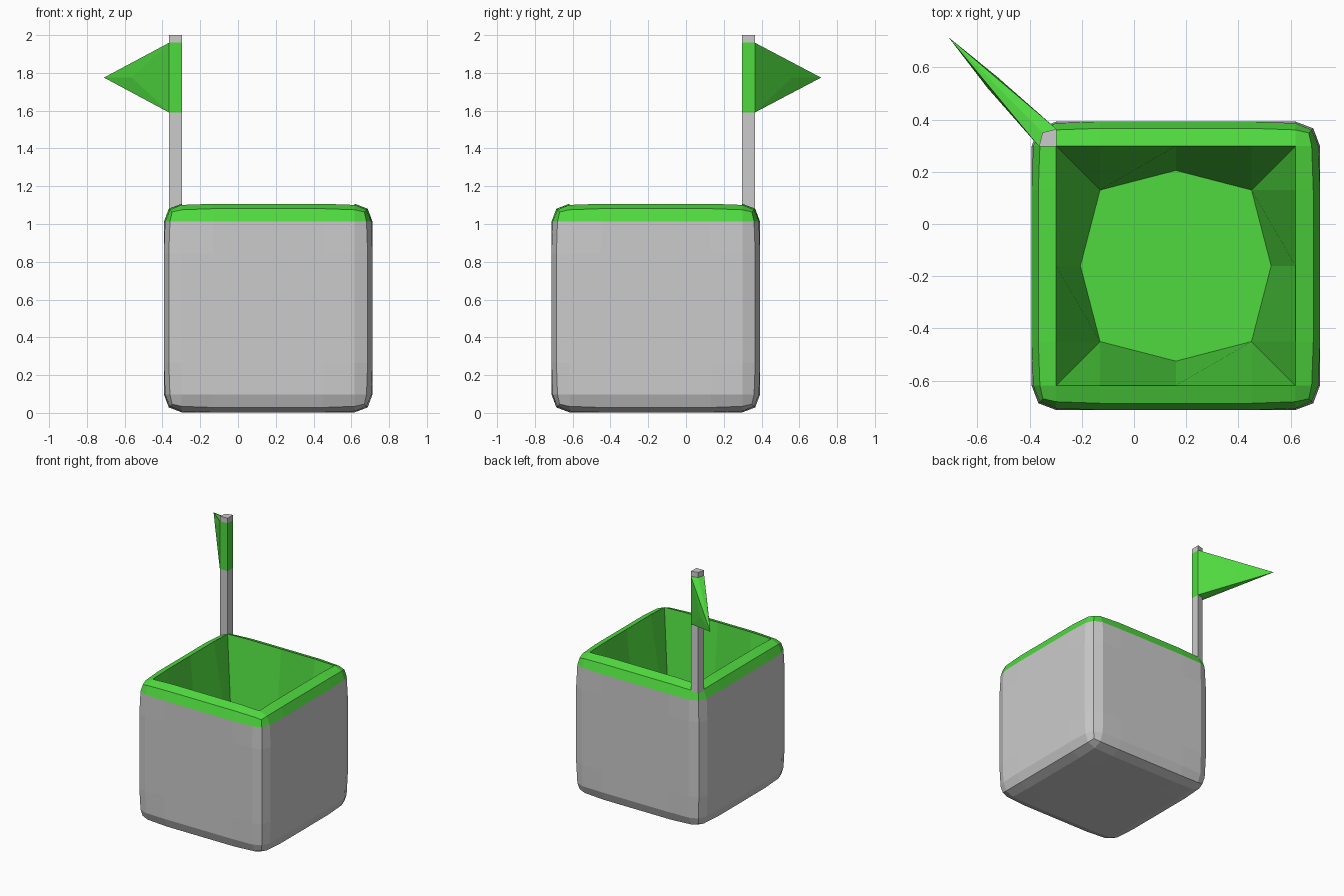
import bpy, bmesh, math
from mathutils import Vector

if "Cube" in bpy.data.objects:
    bpy.data.objects.remove(bpy.data.objects["Cube"])

green = bpy.data.materials.new("green")
green.diffuse_color = (0.08, 0.7, 0.05, 1)
green.use_nodes = True
green.node_tree.nodes["Principled BSDF"].inputs["Base Color"].default_value = green.diffuse_color
grey = bpy.data.materials.new("grey")
grey.diffuse_color = (0.8, 0.8, 0.8, 1)
grey.use_nodes = True
grey.node_tree.nodes["Principled BSDF"].inputs["Base Color"].default_value = grey.diffuse_color

CX, CY, CZ = 0.16, -0.16, 0.555   # container centre
H, B = 0.546, 0.088               # half size, bevel width
FLAT = H - B


def finish(bm, name, mats, loc=(0, 0, 0)):
    bmesh.ops.recalc_face_normals(bm, faces=bm.faces)
    me = bpy.data.meshes.new(name)
    bm.to_mesh(me)
    bm.free()
    for m in mats:
        me.materials.append(m)
    ob = bpy.data.objects.new(name, me)
    ob.location = loc
    bpy.context.collection.objects.link(ob)
    return ob


# Container: bevelled cube with loop cuts and an open top
bm = bmesh.new()
bmesh.ops.create_cube(bm, size=2 * H)
bmesh.ops.bevel(bm, geom=bm.edges[:], offset=B, segments=2, profile=0.5, affect='EDGES')
for axis in range(3):
    n = Vector((0, 0, 0))
    n[axis] = 1
    for t in (-0.29, 0, 0.29):
        bmesh.ops.bisect_plane(bm, geom=bm.verts[:] + bm.edges[:] + bm.faces[:],
                               plane_co=n * t, plane_no=n)
bm.normal_update()
top = [f for f in bm.faces if f.normal.z > 0.99 and f.calc_center_median().z > H - 0.01]
bmesh.ops.delete(bm, geom=top, context='FACES')

# Slight swelling in the middle of every side
for v in bm.verts:
    c = v.co.copy()
    for i in range(3):
        if abs(c[i]) > 0.5 and min(abs(c[j]) for j in range(3) if j != i) < 0.3:
            v.co[i] += math.copysign(0.006, c[i])

# Inner cavity: rim bridged down to an octagonal floor
rim = [v for v in bm.verts if any(e.is_boundary for e in v.link_edges)]
rim.sort(key=lambda v: math.atan2(v.co.y, v.co.x))
floor_z = 0.1 - CZ
octo = []
for k in range(8):
    r = 0.365 if k % 2 == 0 else 0.41
    a = k * math.pi / 4
    octo.append(bm.verts.new((r * math.cos(a), r * math.sin(a), floor_z)))


def nearest(v):
    return octo[round(math.atan2(v.co.y, v.co.x) / (math.pi / 4)) % 8]


inner = [bm.faces.new(octo)]
for r0, r1 in zip(rim, rim[1:] + rim[:1]):
    o0, o1 = nearest(r0), nearest(r1)
    inner.append(bm.faces.new((r0, r1, o0) if o0 == o1 else (r0, r1, o1, o0)))
for f in bm.faces:
    f.material_index = 1 if f.calc_center_median().z > FLAT else 0
for f in inner:
    f.material_index = 1
finish(bm, "container", [grey, green], (CX, CY, CZ))

# Pole rising from the back left rim corner, with a coloured band for the flag
A, C, P, D = (-0.364, 0.297), (-0.35, 0.35), (-0.297, 0.364), (-0.297, 0.297)
levels = [1.06, 1.59, 1.96, 2.0]
bm = bmesh.new()
rings = [[bm.verts.new((x, y, z)) for x, y in (A, C, P, D)] for z in levels]
bm.faces.new(rings[0])
bm.faces.new(rings[-1])
for i in range(3):
    for j in range(4):
        k = (j + 1) % 4
        f = bm.faces.new((rings[i][j], rings[i][k], rings[i + 1][k], rings[i + 1][j]))
        f.material_index = 1 if i == 1 else 0
finish(bm, "pole", [grey, green])

# Pennant: tapered solid with a ridge point on each side
bm = bmesh.new()
for x, y in (A, C, P):
    for z in (1.59, 1.96):
        bm.verts.new((x, y, z))
for p in ((-0.71, 0.715, 1.775), (-0.562, 0.522, 1.775), (-0.522, 0.562, 1.775)):
    bm.verts.new(p)
bmesh.ops.convex_hull(bm, input=bm.verts[:])
finish(bm, "pennant", [green])
